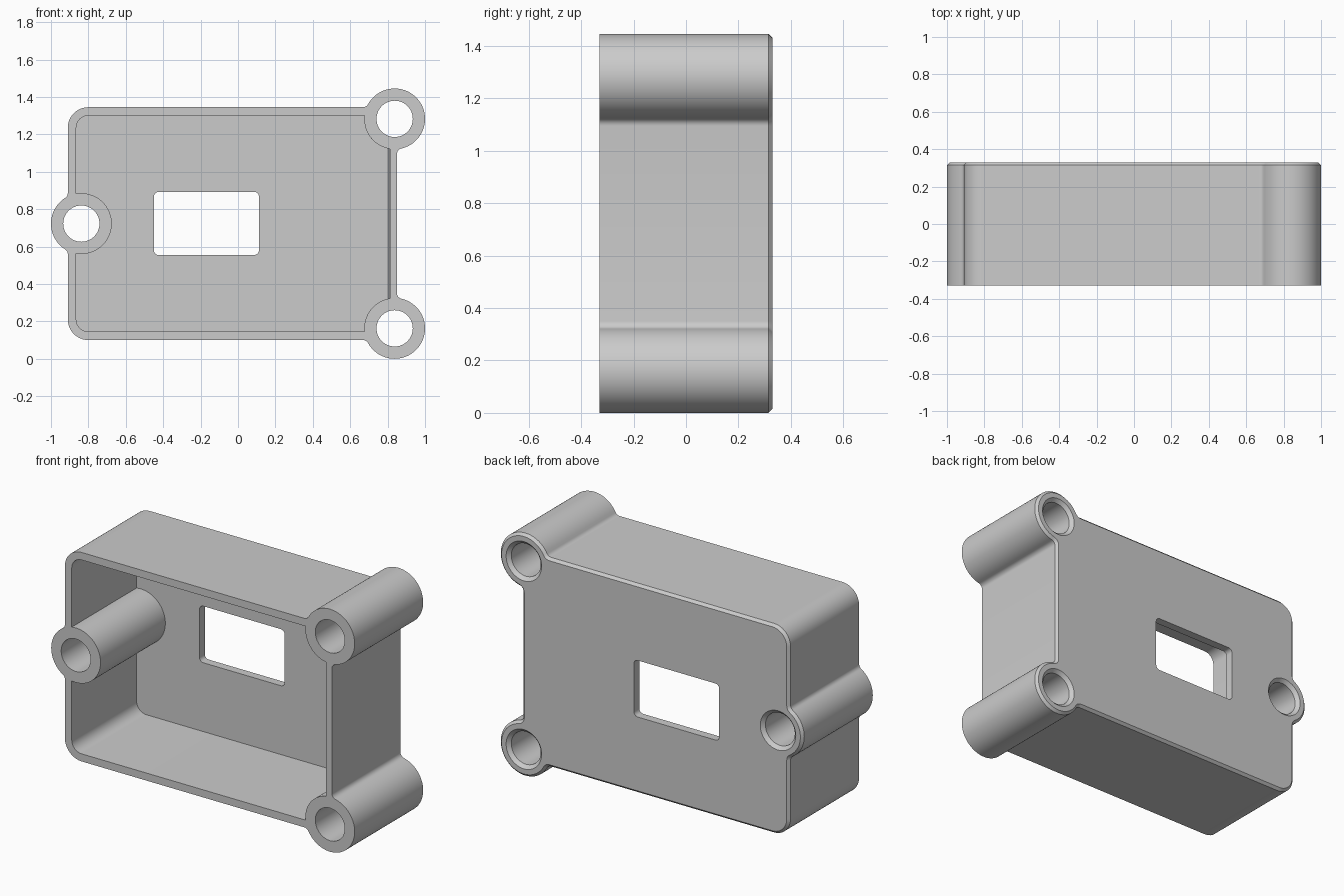
import bpy, bmesh
from math import sin, cos, pi, sqrt, atan2, acos, asin
from mathutils import Vector
from mathutils.geometry import delaunay_2d_cdt

if "Cube" in bpy.data.objects:
    bpy.data.objects.remove(bpy.data.objects["Cube"])

MID = 0.7225                      # height of the horizontal symmetry line
FRONT, BACK, FLOOR = -0.33, 0.33, 0.28
BOSS_X, BOSS_DZ, BOSS_R, HOLE_R = 0.8375, 0.56, 0.1625, 0.097
CHAMFER, HOLE_CHAMFER = 0.015, 0.02


def arc(cx, cz, r, a0, a1, n):
    return [(cx + r * cos(a0 + (a1 - a0) * i / n),
             cz + r * sin(a0 + (a1 - a0) * i / n)) for i in range(n + 1)]


def mirrored(half):
    """Close a lower half profile (z relative to MID) by mirroring it upward."""
    upper = [(x, -z) for x, z in reversed(half[1:])]
    return [(x, z + MID) for x, z in half + upper]


def outer_profile(d):
    """Outside contour with blended bosses, shrunk by d."""
    left, right, bottom = -0.91 + d, 0.85 - d, -0.6225 + d
    r, f, c = BOSS_R - d, 0.03 + d, 0.11 - d
    s = r + f
    # side boss and its blend into the left wall
    dx = left - f + BOSS_X
    a = atan2(-sqrt(s * s - dx * dx), dx) + 2 * pi
    pts = arc(-BOSS_X, 0, r, pi, a, 16)[:-1]
    pts += arc(left - f, s * sin(a), f, a - pi, 0, 6)
    # lower left corner
    pts += arc(left + c, bottom + c, c, pi, 1.5 * pi, 12)
    # bottom blend, corner boss, right wall blend
    dz = bottom - f + BOSS_DZ
    b = atan2(dz, -sqrt(s * s - dz * dz)) + 2 * pi
    pts += arc(BOSS_X + s * cos(b), bottom - f, f, pi / 2, b - pi, 6)[:-1]
    dx = right + f - BOSS_X
    e = acos(dx / s)
    pts += arc(BOSS_X, -BOSS_DZ, r, b, e + 2 * pi, 48)[:-1]
    pts += arc(right + f, -BOSS_DZ + s * sin(e), f, e + pi, pi, 6)
    return mirrored(pts)


def cavity_profile(right):
    """Inside contour, cut into by the three bosses."""
    left, bottom, c = -0.865, -0.5775, 0.065
    a = acos((left + BOSS_X) / BOSS_R)
    pts = arc(-BOSS_X, 0, BOSS_R, 0, -a, 20)
    pts += arc(left + c, bottom + c, c, pi, 1.5 * pi, 10)
    start = pi - asin((bottom + BOSS_DZ) / BOSS_R)
    pts += arc(BOSS_X, -BOSS_DZ, BOSS_R, start, acos((right - BOSS_X) / BOSS_R), 18)
    return mirrored(pts)


def window_profile():
    x0, x1, z0, z1, r = -0.45, 0.112, 0.555, 0.892, 0.025
    corners = [(x1 - r, z1 - r), (x0 + r, z1 - r), (x0 + r, z0 + r), (x1 - r, z0 + r)]
    return [p for i, (x, z) in enumerate(corners)
            for p in arc(x, z, r, i * pi / 2, (i + 1) * pi / 2, 5)]


bm = bmesh.new()


def loop(points, y):
    return [bm.verts.new((x, y, z)) for x, z in points]


def skin(*loops):
    """Join successive loops with strips of quads."""
    for a, b in zip(loops, loops[1:]):
        for i in range(len(a)):
            bm.faces.new((a[i - 1], a[i], b[i], b[i - 1]))


def cap(loops):
    """Fill a flat face, leaving the inner loops as holes."""
    verts = [v for l in loops for v in l]
    edges, start = [], 0
    for l in loops:
        n = len(l)
        edges += [(start + i, start + (i + 1) % n) for i in range(n)]
        start += n
    flat = [Vector((v.co.x, v.co.z)) for v in verts]
    _, _, tris, source, _, _ = delaunay_2d_cdt(flat, edges, [], 0, 1e-6)
    for t in tris:
        ids = [source[i][0] for i in t]
        mid = sum((flat[i] for i in ids), Vector((0, 0))) / 3
        # even-odd rule: keep triangles inside an odd number of loops
        inside = False
        for i, j in edges:
            p, q = flat[i], flat[j]
            if (p.y > mid.y) != (q.y > mid.y):
                if mid.x < p.x + (mid.y - p.y) * (q.x - p.x) / (q.y - p.y):
                    inside = not inside
        if inside:
            bm.faces.new([verts[i] for i in ids])


# outer wall with chamfered back edge
outside = [loop(outer_profile(0), FRONT), loop(outer_profile(0), BACK - CHAMFER),
           loop(outer_profile(CHAMFER), BACK)]
skin(*outside)

# inner wall, the right side slightly drafted
rim, base = loop(cavity_profile(0.812), FRONT), loop(cavity_profile(0.80), FLOOR)
skin(rim, base)

# window through the floor
win_in, win_out = loop(window_profile(), FLOOR), loop(window_profile(), BACK)
skin(win_in, win_out)

# screw holes, countersunk at the back
front_holes, back_holes = [], []
for x, dz in ((-BOSS_X, 0), (BOSS_X, BOSS_DZ), (BOSS_X, -BOSS_DZ)):
    ring = lambda r: arc(x, MID + dz, r, 0, 2 * pi, 48)[:-1]
    h = [loop(ring(HOLE_R), FRONT), loop(ring(HOLE_R), BACK - HOLE_CHAMFER),
         loop(ring(HOLE_R + HOLE_CHAMFER), BACK)]
    skin(*h)
    front_holes.append(h[0])
    back_holes.append(h[-1])

# flat faces: front rim, cavity floor, back
cap([outside[0], rim] + front_holes)
cap([base, win_in])
cap([outside[-1], win_out] + back_holes)
bmesh.ops.recalc_face_normals(bm, faces=bm.faces[:])

mesh = bpy.data.meshes.new("enclosure_shell")
bm.to_mesh(mesh)
bm.free()
shell = bpy.data.objects.new("enclosure_shell", mesh)
bpy.context.collection.objects.link(shell)

grey = bpy.data.materials.new("plain grey")
grey.diffuse_color = (0.6, 0.6, 0.6, 1)
grey.use_nodes = True
grey.node_tree.nodes["Principled BSDF"].inputs["Base Color"].default_value = grey.diffuse_color
mesh.materials.append(grey)

bpy.context.view_layer.objects.active = shell
shell.select_set(True)
bpy.ops.object.shade_smooth_by_angle(angle=pi / 6)
